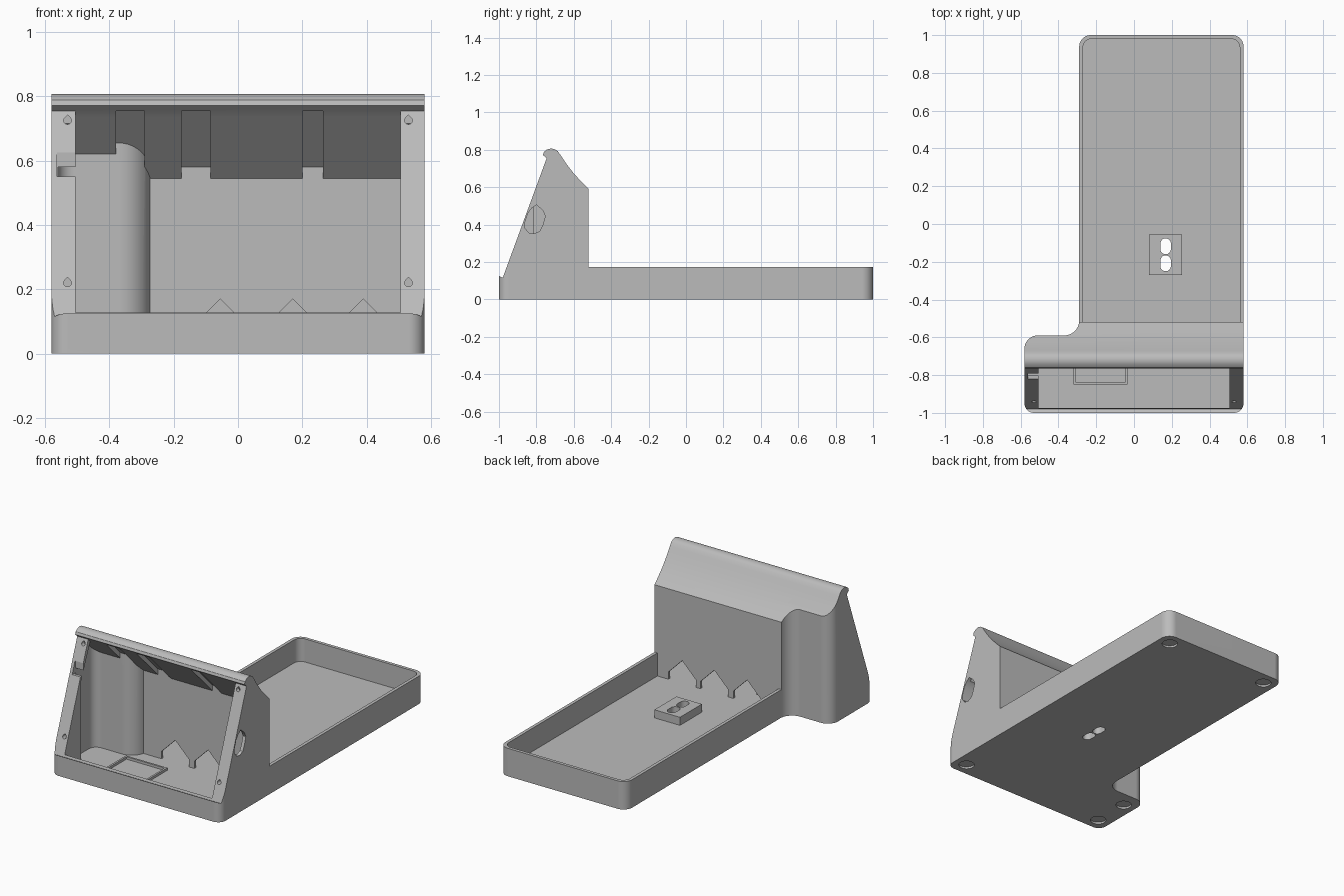
import bpy, bmesh
from math import cos, sin, pi
from mathutils import Vector

cube = bpy.data.objects.get("Cube")
if cube:
    bpy.data.objects.remove(cube, do_unlink=True)

grey = bpy.data.materials.new("plain grey")
grey.use_nodes = True
grey.diffuse_color = (0.5, 0.5, 0.5, 1)
grey.node_tree.nodes["Principled BSDF"].inputs["Base Color"].default_value = (0.5, 0.5, 0.5, 1)


def prism(name, pts, axis, lo, hi):
    """Extrude a 2D outline along an axis: X takes (y, z), Y takes (x, z), Z takes (x, y)."""
    place = {"X": lambda a, b, t: (t, a, b),
             "Y": lambda a, b, t: (a, t, b),
             "Z": lambda a, b, t: (a, b, t)}[axis]
    bm = bmesh.new()
    face = bm.faces.new([bm.verts.new(place(p[0], p[1], lo)) for p in pts])
    ext = bmesh.ops.extrude_face_region(bm, geom=[face])
    moved = [v for v in ext["geom"] if isinstance(v, bmesh.types.BMVert)]
    bmesh.ops.translate(bm, verts=moved, vec=place(0, 0, hi - lo))
    bmesh.ops.recalc_face_normals(bm, faces=bm.faces)
    mesh = bpy.data.meshes.new(name)
    bm.to_mesh(mesh)
    bm.free()
    mesh.materials.append(grey)
    obj = bpy.data.objects.new(name, mesh)
    bpy.context.collection.objects.link(obj)
    return obj


def rounded(corners, steps=10):
    """Outline from (x, y, radius) right-angle corners."""
    out = []
    for i, (x, y, r) in enumerate(corners):
        p = Vector((x, y))
        if r == 0:
            out.append(p)
            continue
        a = (Vector(corners[i - 1][:2]) - p).normalized() * r
        b = (Vector(corners[(i + 1) % len(corners)][:2]) - p).normalized() * r
        for k in range(steps + 1):
            t = k / steps * pi / 2
            out.append(p + a * (1 - sin(t)) + b * (1 - cos(t)))
    return out


def rect(x0, x1, y0, y1, r=0):
    return rounded([(x0, y0, r), (x1, y0, r), (x1, y1, r), (x0, y1, r)])


def circle(x, y, r, n=32):
    return [(x + r * cos(2 * pi * k / n), y + r * sin(2 * pi * k / n)) for k in range(n)]


def teardrop(x, y, r):
    """Circle with a pointed top."""
    arc = [pi * 0.75 + k / 18 * pi * 1.5 for k in range(19)]
    return [(x + r * cos(t), y + r * sin(t)) for t in arc] + [(x, y + r * 1.41)]


def boolean(obj, cutter, operation="DIFFERENCE"):
    mod = obj.modifiers.new("cut", "BOOLEAN")
    mod.object, mod.operation, mod.solver = cutter, operation, "EXACT"
    bpy.context.view_layer.objects.active = obj
    bpy.ops.object.modifier_apply(modifier=mod.name)
    bpy.data.objects.remove(cutter, do_unlink=True)


# Body: side profile limited by the rounded footprint
FLOOR, BACK, WALL = 0.03, -0.52, -0.535
side = [(-1, 0), (-1, 0.125), (-0.98, 0.115), (-0.745, 0.755), (-0.765, 0.772),
        (-0.76, 0.788), (-0.742, 0.802), (-0.72, 0.807), (-0.7, 0.802), (-0.685, 0.792),
        (-0.67, 0.77), (-0.64, 0.725), (-0.6, 0.673), (-0.56, 0.63), (BACK, 0.59),
        (BACK, 0.173), (1, 0.173), (1, 0)]
body = prism("dock_body", side, "X", -0.7, 0.7)
footprint = rounded([(-0.58, -1, 0.05), (0.58, -1, 0.05), (0.58, 1, 0.06),
                     (-0.29, 1, 0.06), (-0.29, -0.59, 0.08), (-0.58, -0.59, 0.07)])
boolean(body, prism("footprint", footprint, "Z", -0.1, 1), "INTERSECT")

# Tray hollow
tray = rounded([(-0.27, BACK, 0), (0.56, BACK, 0), (0.56, 0.98, 0.045), (-0.27, 0.98, 0.045)])
boolean(body, prism("tray_hollow", tray, "Z", FLOOR, 0.4))

# Housing hollow: open front, wider space behind the flanges, roof grooves
inside = rounded([(-0.56, -1.2, 0), (0.56, -1.2, 0), (0.56, -0.4, 0),
                  (-0.27, -0.4, 0), (-0.27, -0.61, 0.1), (-0.56, -0.61, 0.05)])
opening = [(-0.975, FLOOR), (-0.975, 0.25), (-0.85, 0.755), (-0.745, 0.755),
           (WALL, 0.545), (WALL, FLOOR)]
behind = [(-0.815, FLOOR), (-0.815, 0.52), (-0.725, 0.735), (WALL, 0.545), (WALL, FLOOR)]
groove = [(-0.745, 0.7), (-0.745, 0.755), (-0.71, 0.755), (WALL, 0.58), (WALL, 0.5)]
hollows = [(opening, -0.505, 0.505), (behind, -0.6, 0.6), (groove, -0.38, -0.29),
           (groove, -0.175, -0.085), (groove, 0.2, 0.265)]
for outline, x0, x1 in hollows:
    hollow = prism("hollow", outline, "X", x0, x1)
    boolean(hollow, prism("inside", inside, "Z", -0.1, 1), "INTERSECT")
    boolean(body, hollow)

# Cable openings with peaked tops through the back wall
for x in (-0.055, 0.17, 0.39):
    house = [(x - 0.095, FLOOR), (x + 0.095, FLOOR), (x + 0.095, 0.075),
             (x, 0.17), (x - 0.095, 0.075)]
    boolean(body, prism("cable_opening", house, "Y", WALL - 0.03, BACK + 0.03))

# Side port, flange notch and screw holes
port = [(-0.8, 0.505), (-0.765, 0.475), (-0.752, 0.445), (-0.765, 0.4), (-0.782, 0.365),
        (-0.81, 0.352), (-0.84, 0.356), (-0.86, 0.38), (-0.862, 0.41), (-0.845, 0.46), (-0.825, 0.487)]
boolean(body, prism("side_port", port, "X", 0.4, 0.7))
boolean(body, prism("notch", rect(-0.562, -0.45, -0.9, -0.79), "Z", 0.55, 0.625))
for x in (-0.53, 0.53):
    for z in (0.22, 0.725):
        y = -0.98 + (z - 0.115) * 0.367
        boolean(body, prism("screw_hole", teardrop(x, z, 0.012), "Y", y - 0.05, y + 0.05))

# Shallow foot recesses underneath
for x, y in ((0.5, -0.92), (-0.5, -0.92), (-0.5, -0.69), (0.5, 0.92), (-0.21, 0.92)):
    boolean(body, prism("foot_recess", circle(x, y, 0.045), "Z", -0.1, 0.012))

# Raised pad in the tray and frame on the housing floor
pad = prism("slot_pad", rect(0.08, 0.255, -0.27, -0.055), "Z", FLOOR, 0.08)
frame = prism("floor_frame", rect(-0.32, -0.035, -0.85, -0.64), "Z", FLOOR, 0.045)
boolean(frame, prism("frame_hole", rect(-0.308, -0.047, -0.838, -0.652), "Z", 0, 0.1))

# Two slots through pad and floor
for y in (-0.208, -0.118):
    for part in (pad, body):
        slot = rect(0.14, 0.195, y - 0.042, y + 0.042, 0.0274)
        boolean(part, prism("slot", slot, "Z", -0.1, 0.2))

# Smooth the rounded corners, keep the edges sharp
for obj in (body, pad, frame):
    bpy.ops.object.select_all(action="DESELECT")
    obj.select_set(True)
    bpy.context.view_layer.objects.active = obj
    bpy.ops.object.shade_smooth_by_angle(angle=0.5)
    obj.modifiers.new("flat_faces", "WEIGHTED_NORMAL").keep_sharp = True
